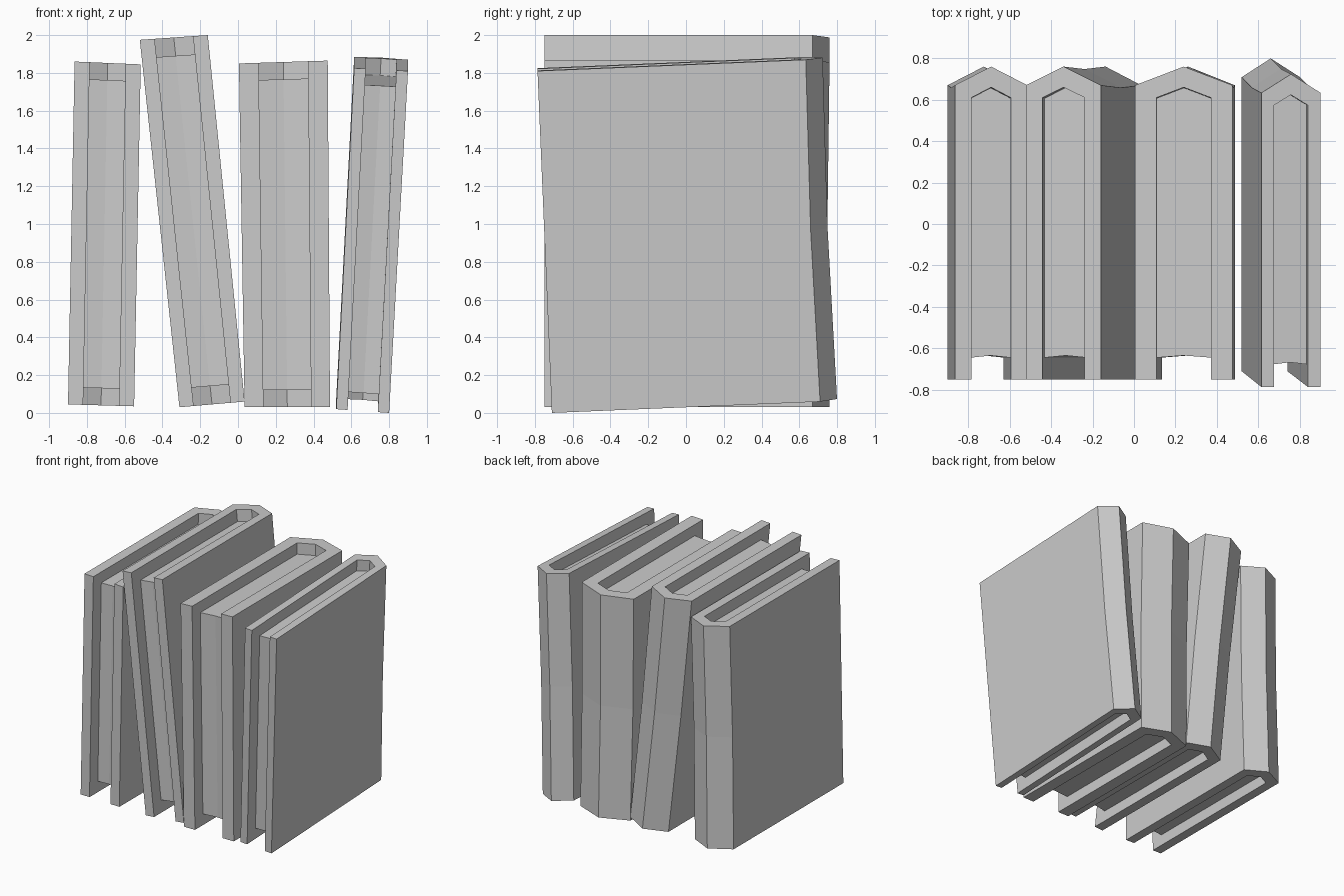
import bpy, bmesh

if "Cube" in bpy.data.objects:
    bpy.data.objects.remove(bpy.data.objects["Cube"])


def make_prism(name, profile, levels, place):
    """Loft a (u, y) profile through the given height levels."""
    bm = bmesh.new()
    rings = [[bm.verts.new(place(u, y, v)) for u, y in profile] for v in levels]
    n = len(profile)
    for low, high in zip(rings, rings[1:]):
        for i in range(n):
            j = (i + 1) % n
            bm.faces.new((low[i], low[j], high[j], high[i]))
    bm.faces.new(rings[0])
    bm.faces.new(rings[-1])
    bmesh.ops.recalc_face_normals(bm, faces=bm.faces)
    mesh = bpy.data.meshes.new(name)
    bm.to_mesh(mesh)
    bm.free()
    obj = bpy.data.objects.new(name, mesh)
    bpy.context.collection.objects.link(obj)
    return obj


def make_book(index, bl, br, tl, tr, board, tilt=0.0):
    """Book seen from the front as the quad bl, br, tl, tr (x, z)."""
    t = board / (br[0] - bl[0])

    def place(u, y, v):
        x, z = [(a * (1 - u) + b * u) * (1 - v) + (c * (1 - u) + d * u) * v
                for a, b, c, d in zip(bl, br, tl, tr)]
        waist = 0.012 * (1 - (2 * v - 1) ** 2) if 0.6 < y else 0
        return (x, y - waist - tilt * (z - 0.95), z + tilt * (y + 0.75))

    # Cover: two boards joined by a ridged spine at the back
    outer = [(0, -0.75), (0, 0.67), (0.5, 0.76), (1, 0.67), (1, -0.75)]
    inner = [(1 - t, -0.75), (1 - t, 0.61), (0.5, 0.66), (t, 0.61), (t, -0.75)]
    make_prism(f"book_cover_{index}", outer + inner, (0, 0.5, 1), place)

    # Pages: block filling the cover, set in on three sides
    pages = [(t, -0.645), (t, 0.61), (0.5, 0.66), (1 - t, 0.61),
             (1 - t, -0.645), (0.5, -0.635)]
    make_prism(f"book_pages_{index}", pages, (0.05, 0.5, 0.95), place)


# Row of four leaning books, left to right
make_book(1, (-0.90, 0.045), (-0.55, 0.035), (-0.865, 1.86), (-0.515, 1.845), 0.08)
make_book(2, (-0.31, 0.03), (0.035, 0.06), (-0.52, 1.975), (-0.16, 2.0), 0.075)
make_book(3, (0.035, 0.03), (0.487, 0.03), (0.005, 1.85), (0.475, 1.865), 0.10)
make_book(4, (0.52, 0.02), (0.80, 0.0), (0.615, 1.825), (0.90, 1.81), 0.06, tilt=0.042)
